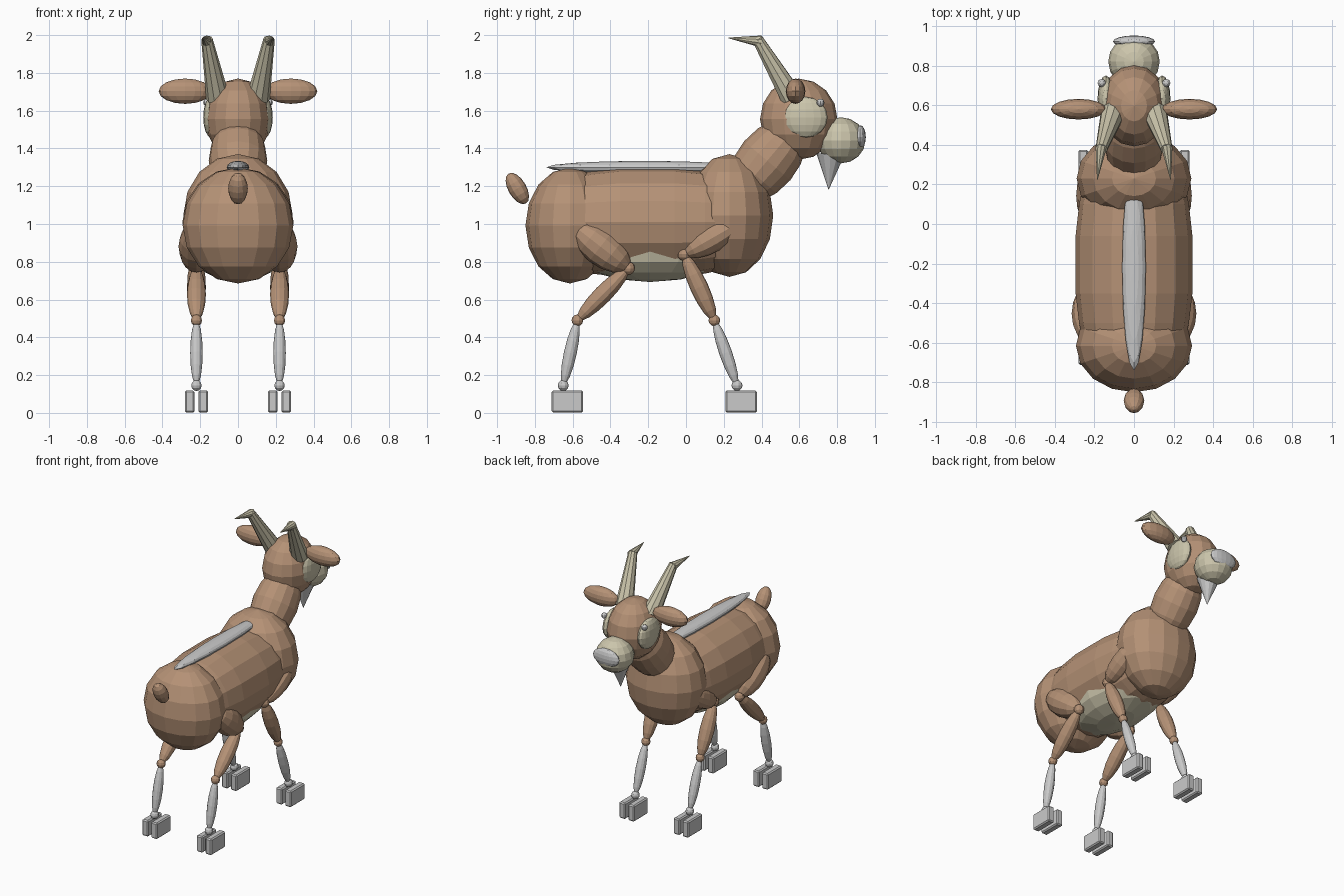
import bpy, bmesh, math
from mathutils import Vector, Matrix

if "Cube" in bpy.data.objects:
    bpy.data.objects.remove(bpy.data.objects["Cube"])


def material(name, rgb):
    m = bpy.data.materials.new(name)
    m.diffuse_color = (*rgb, 1)
    m.use_nodes = True
    m.node_tree.nodes["Principled BSDF"].inputs["Base Color"].default_value = m.diffuse_color
    return m


BROWN = material("brown_coat", (0.46, 0.285, 0.18))
CREAM = material("cream", (0.60, 0.56, 0.41))
GREY = material("light_grey", (0.59, 0.59, 0.59))


def finish(name, bm, mat):
    bmesh.ops.recalc_face_normals(bm, faces=bm.faces)
    me = bpy.data.meshes.new(name)
    bm.to_mesh(me)
    bm.free()
    me.materials.append(mat)
    ob = bpy.data.objects.new(name, me)
    bpy.context.collection.objects.link(ob)
    return ob


def ellipsoid(name, center, radii, mat, tilt=0, seg=16, rings=8):
    """Faceted ellipsoid; tilt leans its z axis from up towards +y."""
    bm = bmesh.new()
    bmesh.ops.create_uvsphere(bm, u_segments=seg, v_segments=rings, radius=1)
    mat4 = (Matrix.Translation(center) @ Matrix.Rotation(-tilt, 4, 'X')
            @ Matrix.Diagonal((*radii, 1)))
    bmesh.ops.transform(bm, matrix=mat4, verts=bm.verts)
    return finish(name, bm, mat)


def limb(name, a, b, rx, r, mat):
    """Ellipsoid stretched between two joints in a leg plane."""
    a, b = Vector(a), Vector(b)
    d = b - a
    return ellipsoid(name, (a + b) / 2, (rx, r, d.length / 2), mat,
                     math.atan2(d.y, d.z), 12, 8)


def cone(name, a, b, r1, r2, mat, seg=10):
    a, b = Vector(a), Vector(b)
    d = b - a
    bm = bmesh.new()
    bmesh.ops.create_cone(bm, cap_ends=True, segments=seg, radius1=r1,
                          radius2=r2, depth=d.length)
    rot = d.to_track_quat('Z', 'Y').to_matrix().to_4x4()
    bmesh.ops.transform(bm, matrix=Matrix.Translation((a + b) / 2) @ rot,
                        verts=bm.verts)
    return finish(name, bm, mat)


def box(name, center, size, mat):
    bm = bmesh.new()
    bmesh.ops.create_cube(bm, size=1)
    bmesh.ops.transform(bm, matrix=Matrix.Translation(center)
                        @ Matrix.Diagonal((*size, 1)), verts=bm.verts)
    bmesh.ops.bevel(bm, geom=bm.edges[:], offset=0.008, segments=1,
                    affect='EDGES')
    return finish(name, bm, mat)


# Barrel: rounded tube along y
bm = bmesh.new()
loops = []
for y, s in [(-0.72, 0.6), (-0.62, 0.85), (-0.50, 0.94), (-0.35, 1.0),
             (-0.06, 1.0), (0.10, 0.94), (0.22, 0.85), (0.32, 0.6)]:
    loops.append([bm.verts.new((0.295 * s * math.cos(t), y,
                                1.01 + 0.29 * s * math.sin(t)))
                  for t in (i * math.tau / 16 for i in range(16))])
for p, q in zip(loops, loops[1:]):
    for i in range(16):
        j = (i + 1) % 16
        bm.faces.new((p[i], p[j], q[j], q[i]))
bm.faces.new(loops[0])
bm.faces.new(loops[-1])
finish("barrel", bm, BROWN)

# Body
ellipsoid("rump", (0, -0.615, 0.992), (0.293, 0.235, 0.307), BROWN)
ellipsoid("chest", (0, 0.23, 1.045), (0.29, 0.232, 0.325), BROWN)
ellipsoid("belly", (0, -0.19, 0.865), (0.245, 0.42, 0.172), CREAM)
ellipsoid("back_stripe", (0, -0.22, 1.30), (0.06, 0.52, 0.034), GREY)
ellipsoid("tail", (0, -0.893, 1.188), (0.052, 0.048, 0.092), BROWN,
          -math.radians(30), 12)

# Neck and head
ellipsoid("neck", (0, 0.43, 1.335), (0.155, 0.16, 0.26), BROWN,
          math.radians(40))
ellipsoid("head", (0, 0.597, 1.555), (0.172, 0.205, 0.215), BROWN)
ellipsoid("muzzle", (0, 0.82, 1.443), (0.13, 0.13, 0.122), CREAM)
ellipsoid("nose", (0, 0.922, 1.46), (0.106, 0.03, 0.063), GREY)
cone("beard", (0, 0.765, 1.37), (0, 0.755, 1.18), 0.075, 0, GREY, 12)

for s, side in ((-1, "left"), (1, "right")):
    # Face details, ears and bent horns
    ellipsoid(f"cheek_{side}", (s * 0.142, 0.633, 1.565),
              (0.042, 0.117, 0.108), CREAM)
    ellipsoid(f"eye_{side}", (s * 0.163, 0.712, 1.642), (0.021,) * 3, GREY,
              0, 8, 6)
    ellipsoid(f"ear_{side}", (s * 0.28, 0.58, 1.703), (0.14, 0.052, 0.067),
              BROWN)
    cone(f"horn_{side}", (s * 0.107, 0.56, 1.67), (s * 0.165, 0.378, 1.98),
         0.062, 0.03, CREAM)
    cone(f"horn_tip_{side}", (s * 0.165, 0.395, 1.967),
         (s * 0.185, 0.225, 1.985), 0.031, 0.002, CREAM)

    # Legs: upper-limb top, knee, ankle, fetlock (y, z), radii
    for leg, top, knee, ankle, fet, r, rx in (
            ("hind", (-0.60, 0.995), (-0.305, 0.765), (-0.575, 0.49),
             (-0.65, 0.145), 0.098, 0.095),
            ("front", (0.295, 1.015), (-0.01, 0.84), (0.15, 0.49),
             (0.27, 0.145), 0.075, 0.072)):
        x = s * 0.22
        tag = f"{leg}_{side}"
        pt = lambda p: (x, *p)
        limb(f"upper_leg_{tag}", pt(top), pt(knee), rx, r, BROWN)
        ellipsoid(f"knee_{tag}", pt(knee), (0.035,) * 3, BROWN, 0, 10, 6)
        limb(f"lower_leg_{tag}", pt(knee), pt(ankle), 0.05, 0.048, BROWN)
        ellipsoid(f"ankle_{tag}", pt(ankle), (0.031,) * 3, BROWN, 0, 10, 6)
        limb(f"shin_{tag}", pt(ankle), pt(fet), 0.033, 0.034, GREY)
        ellipsoid(f"fetlock_{tag}", pt(fet), (0.029,) * 3, GREY, 0, 10, 6)
        for k in (-1, 1):
            box(f"hoof_{tag}_{'inner' if k < 0 else 'outer'}",
                (x + s * k * 0.036, fet[0] + 0.022, 0.06),
                (0.05, 0.166, 0.118), GREY)
